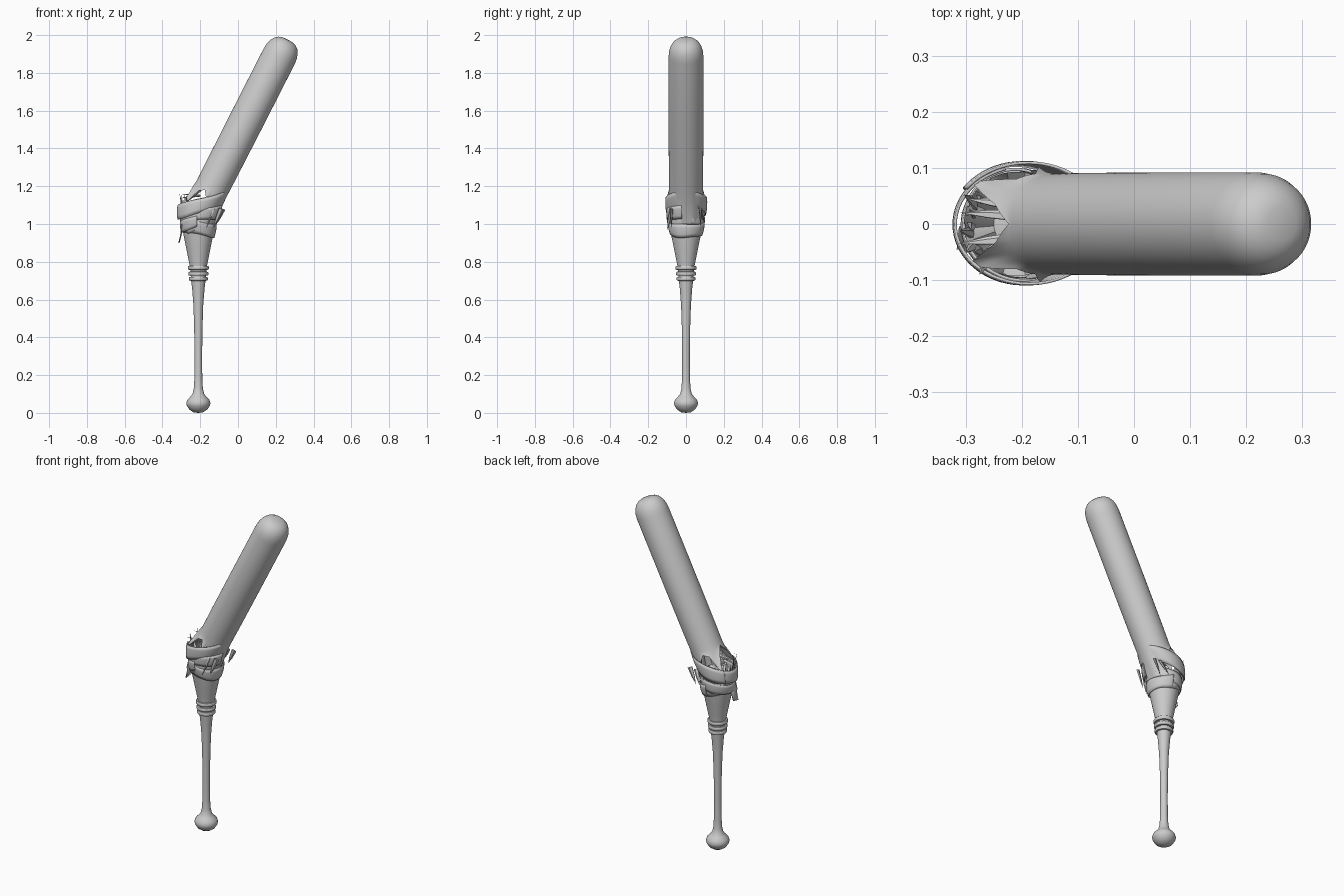
import bpy, math, random
from mathutils import Vector, Matrix

if "Cube" in bpy.data.objects:
    bpy.data.objects.remove(bpy.data.objects["Cube"])
random.seed(4)
CX = -0.21      # handle axis


def make(name, verts, faces, smooth=True):
    me = bpy.data.meshes.new(name)
    me.from_pydata(verts, [], faces)
    ob = bpy.data.objects.new(name, me)
    bpy.context.collection.objects.link(ob)
    bpy.context.view_layer.objects.active = ob
    for o in bpy.context.selected_objects:
        o.select_set(False)
    ob.select_set(True)
    bpy.ops.object.mode_set(mode='EDIT')
    bpy.ops.mesh.select_all(action='SELECT')
    bpy.ops.mesh.remove_doubles(threshold=0.00005)
    bpy.ops.mesh.normals_make_consistent(inside=False)
    bpy.ops.object.mode_set(mode='OBJECT')
    if smooth:
        bpy.ops.object.shade_smooth_by_angle(angle=math.radians(40))
    return ob


def lathe(name, rows, mat, n=64):
    """Each row is (radius, height); both may be functions of the angle."""
    val = lambda v, a: v(a) if callable(v) else v
    verts, faces = [], []
    for r, h in rows:
        for i in range(n):
            a = math.tau * i / n
            q = val(r, a)
            verts.append(mat @ Vector((q * math.cos(a), q * math.sin(a), val(h, a))))
    for j in range(len(rows) - 1):
        for i in range(n):
            k = (i + 1) % n
            faces.append((j*n + i, j*n + k, (j+1)*n + k, (j+1)*n + i))
    return make(name, verts, faces)


def zigzag(points):
    """Piecewise linear function of an angle from (degrees, value) pairs."""
    def f(a):
        d = math.degrees(a) % 360
        for (a0, v0), (a1, v1) in zip(points, points[1:]):
            if a0 <= d <= a1:
                return v0 + (v1 - v0) * (d - a0) / (a1 - a0)
        return points[-1][1]
    return f


# handle with knob, grip rings and jagged broken top
rim = zigzag([(0, .02), (20, .05), (40, 0), (62, .05), (80, .01), (100, .06), (118, .02),
              (140, .07), (155, .03), (172, .08), (185, .02), (200, .07), (220, .02),
              (238, .05), (255, 0), (280, .05), (300, 0), (325, .04), (345, 0), (360, .02)])
handle = [(0, 0), (.025, .003), (.048, .018), (.061, .038), (.064, .052), (.058, .07), (.043, .085),
          (.031, .1), (.024, .13), (.021, .18), (.02, .3), (.022, .45), (.026, .57), (.033, .66),
          (.038, .7), (.044, .77), (.054, .82), (.066, .88), (.078, .94), (.087, 1.0), (.09, 1.03),
          (.093, lambda a: 1.03 + rim(a)), (.075, lambda a: 1.03 + .5 * rim(a)), (.04, 1.02), (0, 1.03)]
lathe("handle", handle, Matrix.Translation((CX, 0, 0)), 72)
for i, z in enumerate((.71, .737, .768)):
    r = .05 + .003 * i
    lathe(f"grip_ring_{i+1}", [(.035, z-.011), (r-.003, z-.01), (r, z-.005), (r, z+.005),
                               (r-.003, z+.01), (.035, z+.011)], Matrix.Translation((CX, 0, 0)), 48)

# tilted barrel: rounded tip, long splinters at the broken end
jag = zigzag([(0, .2), (22, .12), (40, .2), (58, .09), (72, .17), (90, .06), (108, .02), (126, .04),
              (142, .14), (160, .05), (180, .005), (200, .05), (217, .15), (234, .04), (252, .02),
              (270, .06), (286, .19), (300, .1), (318, .21), (338, .11), (360, .2)])
flare = lambda f: (lambda a: .09 + f * f * .22 * jag(a) * (1 if math.cos(a) < 0 else .3))
drop = lambda f: (lambda a: -f * jag(a))
barrel = [(0, .888), (.03, .887), (.05, .88), (.068, .866), (.081, .845), (.089, .82), (.092, .79),
          (.092, .4), (.091, .1), (.09, .03), (.09, 0)]
barrel += [(flare(f), drop(f)) for f in (.25, .5, .75, 1)]
barrel += [(.075, drop(.5)), (.04, 0), (0, .01)]
tilt = Matrix.Translation((-.14, 0, 1.185)) @ Matrix.Rotation(math.radians(27), 4, 'Y')
lathe("barrel", barrel, tilt, 120)


# tape wound round the break
def band(name, low, high, slope, start=0, turns=1.0, rise=0.0, wave=.003):
    """low, high: (centre x, z, half width x, half width y) of the two edges."""
    n, verts, faces = 72, [], []
    rows = 4
    for i in range(n + 1):
        a = start + math.tau * turns * i / n
        for j in range(rows + 1):
            f = j / rows
            cx, z, rx, ry = (p + (q - p) * f for p, q in zip(low, high))
            puff = .003 * math.sin(math.pi * f) + .006 * i / n
            x = (rx + puff) * math.cos(a)
            verts.append((cx + x, (ry + puff) * math.sin(a),
                          z + slope * x + rise * (i / n - .5) + wave * math.sin(3 * a + 2 * f)))
    for i in range(n):
        for j in range(rows):
            p = i * (rows + 1) + j
            faces.append((p, p + rows + 1, p + rows + 2, p + 1))
    ob = make(name, verts, faces)
    m = ob.modifiers.new("thickness", 'SOLIDIFY')
    m.thickness, m.offset = .005, 0
    return ob


band("tape_upper", (-.21, 1.055, .107, .099), (-.187, 1.138, .13, .104), .27, 1.9, 1.1)
band("tape_middle", (CX, .975, .083, .086), (CX, 1.035, .09, .094), .28, 4.0, 1.1, .02)
band("tape_lower", (CX, .945, .078, .079), (CX, 1.015, .09, .092), -.2, .8, 1.1)
band("tape_inner", (-.205, 1.02, .098, .093), (-.195, 1.085, .107, .097), .1, 2.6, .55)

# loose tape tail on the left
tail = []
for x, z, w in ((-.298, 1.0, .024), (-.305, .97, .024), (-.306, .94, .022), (-.316, .9, .02)):
    tail += [(x, -.025 - w, z), (x + .004, -.025 + w, z + .008)]
t = make("tape_tail", tail, [(2*i, 2*i+1, 2*i+3, 2*i+2) for i in range(3)])
t.modifiers.new("thickness", 'SOLIDIFY').thickness = .005


# loose wood splinters in the break
def splinter(name, base, tip, w):
    b, p = Vector(base), Vector(tip)
    d = (p - b).normalized()
    u = d.cross(Vector((.3, .2, .9))).normalized()
    v = d.cross(u)
    ring = [b + w * (math.cos(a) * u + .4 * math.sin(a) * v) for a in
            (i * math.tau / 5 for i in range(5))]
    mid = [q + (p - b) * .55 - (q - b) * .35 for q in ring]
    faces = [(4, 3, 2, 1, 0)]
    for i in range(5):
        k = (i + 1) % 5
        faces += [(i, k, 5 + k, 5 + i), (5 + i, 5 + k, 10)]
    make(name, ring + mid + [p], faces, False)


for i in range(9):
    a = math.radians(130 + i * 12.5)
    c, s = math.cos(a), math.sin(a)
    r = random.uniform(.075, .105)
    splinter(f"upright_splinter_{i+1}", (CX + .08 * c, .08 * s, 1.05),
             (CX + r * c, r * s + random.uniform(-.015, .015), random.uniform(1.11, 1.18)), .012)
for i, (y, z, x) in enumerate(((.02, 1.16, -.31), (-.035, 1.135, -.315), (.045, 1.14, -.3))):
    splinter(f"side_splinter_{i+1}", (-.2, y * .7, 1.15), (x, y, z), .012)
for i, (x, z, s) in enumerate(((-.13, .98, -1), (-.17, .97, -1), (-.12, .99, 1), (-.16, 1.0, 1))):
    splinter(f"hanging_splinter_{i+1}", (x + .04, s * .075, 1.08),
             (x, s * (.078 if x > -.15 else .1), z), .015)
